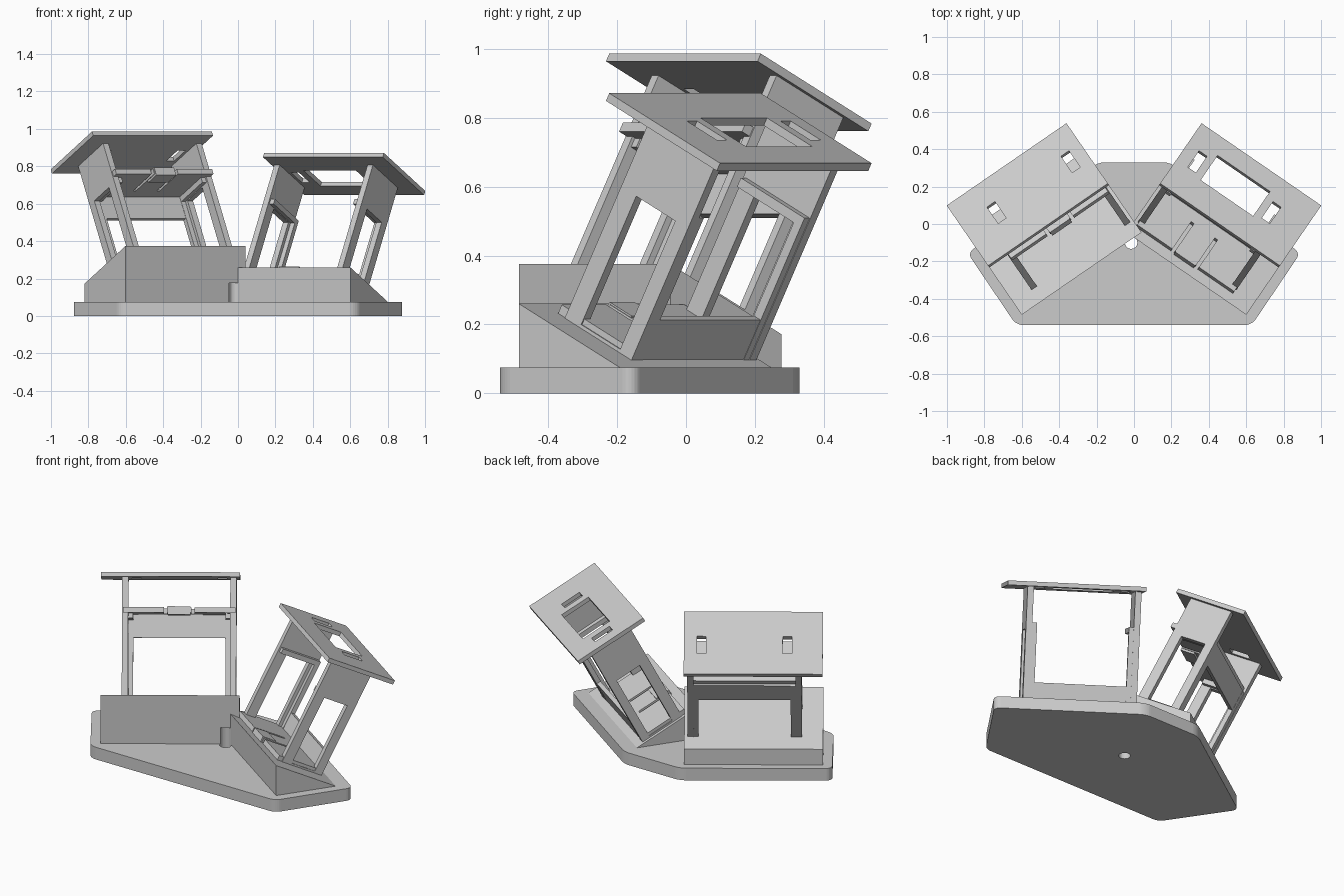
import bpy, bmesh
from math import radians, sin, cos
from mathutils import Matrix, Vector

old = bpy.data.objects.get("Cube")
if old:
    bpy.data.objects.remove(old, do_unlink=True)

grey = bpy.data.materials.new("light_grey")
grey.use_nodes = True
GREY = (0.6, 0.6, 0.6, 1)
grey.diffuse_color = GREY
grey.node_tree.nodes["Principled BSDF"].inputs["Base Color"].default_value = GREY

TURN, TILT = radians(34.5), radians(27.5)
WIDTH, DEPTH = 0.777, 0.44          # deck size, measured along the slope
ROOF = 0.689                        # roof height above the slope


def finish(name, bm, matrix=Matrix()):
    bmesh.ops.recalc_face_normals(bm, faces=bm.faces)
    mesh = bpy.data.meshes.new(name)
    bm.to_mesh(mesh)
    bm.free()
    mesh.materials.append(grey)
    ob = bpy.data.objects.new(name, mesh)
    ob.matrix_world = matrix
    bpy.context.collection.objects.link(ob)
    return ob


def prism(name, points, direction, matrix=Matrix()):
    """Extrude a flat outline along a direction."""
    bm = bmesh.new()
    face = bm.faces.new([bm.verts.new(p) for p in points])
    ext = bmesh.ops.extrude_face_region(bm, geom=[face])
    verts = [g for g in ext["geom"] if isinstance(g, bmesh.types.BMVert)]
    bmesh.ops.translate(bm, verts=verts, vec=Vector(direction))
    return finish(name, bm, matrix)


def box(name, u, v, h, matrix=Matrix()):
    outline = [(u[0], v[0], h[0]), (u[1], v[0], h[0]), (u[1], v[1], h[0]), (u[0], v[1], h[0])]
    return prism(name, outline, (0, 0, h[1] - h[0]), matrix)


def cut(ob, cutters):
    """Subtract the cutters and bake the result."""
    for c in cutters:
        mod = ob.modifiers.new("cut", "BOOLEAN")
        mod.operation, mod.solver, mod.object = "DIFFERENCE", "EXACT", c
    bpy.context.view_layer.update()
    graph = bpy.context.evaluated_depsgraph_get()
    mesh = bpy.data.meshes.new_from_object(ob.evaluated_get(graph))
    ob.modifiers.clear()
    ob.data = mesh
    for c in cutters:
        bpy.data.objects.remove(c, do_unlink=True)


def peg_hole():
    bm = bmesh.new()
    bmesh.ops.create_cone(bm, cap_ends=True, segments=24, radius1=0.033, radius2=0.033, depth=0.3)
    return finish("hole_cutter", bm, Matrix.Translation((-0.015, -0.1, 0.025)))


# Base slab with rounded corners
half = [(0.63, -0.54), (0.89, -0.155), (0.19, 0.33)]
outline = half + [(-x, y) for x, y in reversed(half)]
base = prism("base_slab", [(x, y, 0) for x, y in outline], (0, 0, 0.075))
bm = bmesh.new()
bm.from_mesh(base.data)
upright = [e for e in bm.edges if abs(e.verts[0].co.z - e.verts[1].co.z) > 0.01]
bmesh.ops.bevel(bm, geom=upright, offset=0.035, segments=6, profile=0.5, affect="EDGES")
bm.to_mesh(base.data)
bm.free()
cut(base, [peg_hole()])


def station(side, sign, top, shelf_h, beam_h, open_roof):
    turned = Matrix.Translation((0.28 * sign, -0.265, 0)) @ Matrix.Rotation(-sign * TURN, 4, "Z")
    deck = turned @ Matrix.Translation((0, 0, top)) @ Matrix.Rotation(-TILT, 4, "X")
    mid = -0.05 * sign
    hw = WIDTH / 2

    # Wedge block
    run, drop = DEPTH * cos(TILT), DEPTH * sin(TILT)
    side_profile = [(0, 0.03), (run, 0.03), (run, top - drop), (0, top)]
    block = prism(side + "_wedge", [(-hw, y, z) for y, z in side_profile], (WIDTH, 0, 0), turned)
    cut(block, [peg_hole()])

    # Roof with slots, and a skylight on one side
    roof = box(side + "_roof", (-hw, hw), (0, DEPTH), (ROOF - 0.025, ROOF), deck)
    holes = [(mid + k * 0.24 - 0.026, mid + k * 0.24 + 0.026, 0.175, 0.295) for k in (-1, 1)]
    if open_roof:
        holes.append((mid - 0.17, mid + 0.17, 0.155, 0.335))
    cut(roof, [box("cutter", a[:2], a[2:], (ROOF - 0.1, ROOF + 0.1), deck) for a in holes])

    # Side walls with windows, inner rails and rear corner strips
    for k, end in ((-1, "a"), (1, "b")):
        def span(inner, outer):
            return sorted((mid + k * inner, mid + k * outer))
        wall = box(f"{side}_wall_{end}", span(0.285, 0.32), (0.09, 0.355), (-0.02, ROOF - 0.02), deck)
        cut(wall, [box("cutter", span(0.2, 0.4), (0.15, 0.305), (0.01, 0.43), deck)])
        box(f"{side}_rail_{end}", span(0.258, 0.29), (0.1, 0.35), (0.435, 0.464), deck)
        box(f"{side}_rear_strip_{end}", span(0.258, 0.29), (0.325, 0.353), (-0.02, 0.464), deck)

    # Rear beam
    box(side + "_rear_beam", (mid - 0.3, mid + 0.3), (0.327, 0.352), beam_h, deck)

    # Shelf with two slots and a tab between them
    low, high = shelf_h
    shelf = box(side + "_shelf", (mid - 0.315, mid + 0.315), (0.06, 0.34), shelf_h, deck)
    cut(shelf, [box("cutter", (mid + k * 0.077 - 0.009, mid + k * 0.077 + 0.009), (0, 0.26),
                    (low - 0.05, high + 0.05), deck) for k in (-1, 1)])
    box(side + "_shelf_tab", (mid - 0.064, mid + 0.064), (0.052, 0.14), (low - 0.012, high + 0.005), deck)


station("right", -1, 0.375, (0.465, 0.495), (0.335, 0.467), False)
station("left", 1, 0.26, (-0.01, 0.028), (-0.02, 0.13), True)
